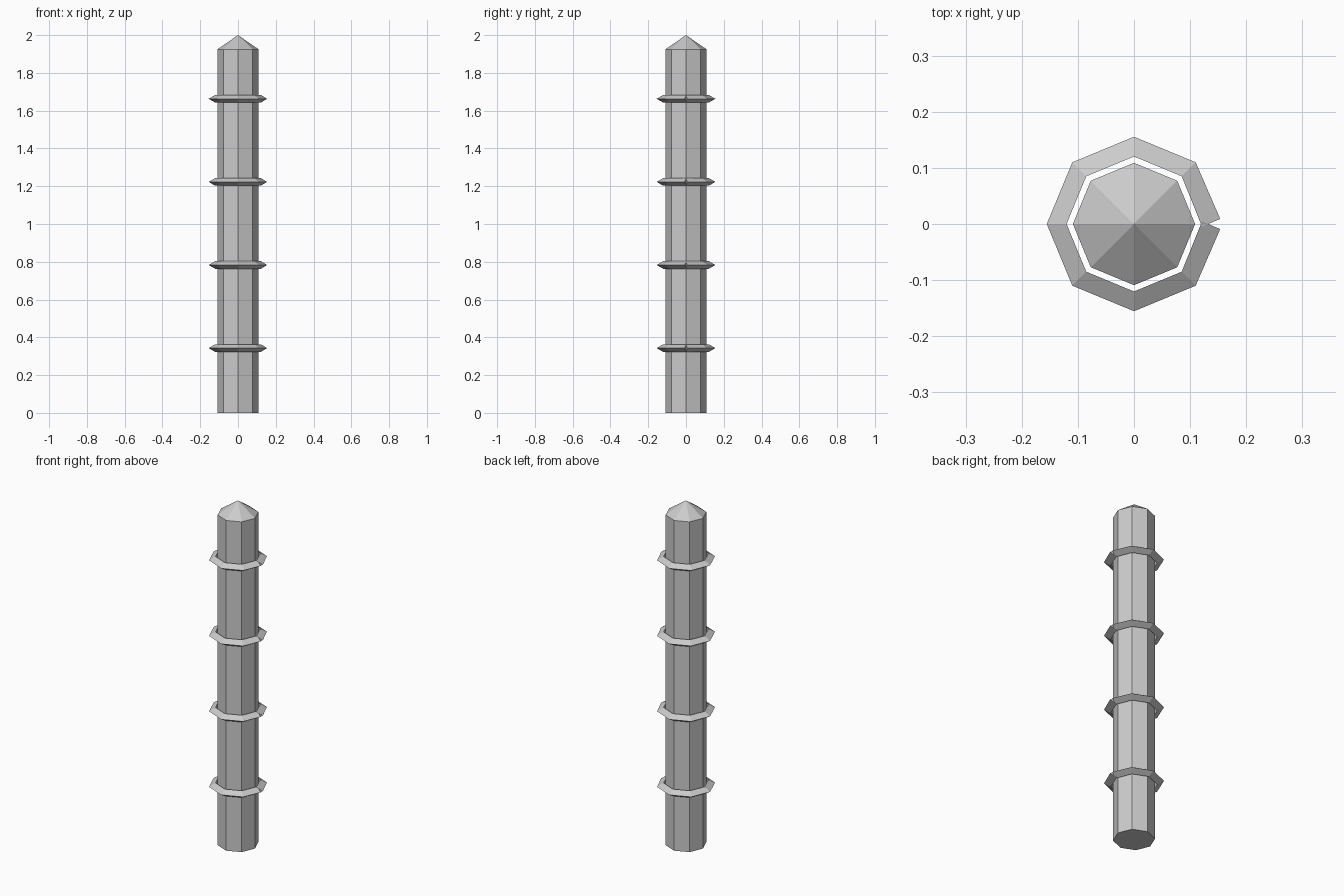
import bpy, bmesh
from math import pi, cos, sin, radians
from mathutils import Vector

if "Cube" in bpy.data.objects:
    bpy.data.objects.remove(bpy.data.objects["Cube"])

SIDES = 8
POST_R, EAVE, TOP = 0.109, 1.925, 2.0
RING_R, TUBE_R = 0.132, 0.0235


def make_object(name, bm):
    bmesh.ops.recalc_face_normals(bm, faces=bm.faces)
    mesh = bpy.data.meshes.new(name)
    bm.to_mesh(mesh)
    bm.free()
    obj = bpy.data.objects.new(name, mesh)
    bpy.context.collection.objects.link(obj)
    return obj


def ring_at(bm, radius, z):
    return [bm.verts.new((radius * cos(2 * pi * i / SIDES),
                          radius * sin(2 * pi * i / SIDES), z)) for i in range(SIDES)]


# Octagonal post with pointed cap
bm = bmesh.new()
low, high = ring_at(bm, POST_R, 0), ring_at(bm, POST_R, EAVE)
apex = bm.verts.new((0, 0, TOP))
bm.faces.new(low[::-1])
for i in range(SIDES):
    j = (i + 1) % SIDES
    bm.faces.new((low[i], low[j], high[j], high[i]))
    bm.faces.new((high[i], high[j], apex))
make_object("post", bm)


# Triangular band swept round the post; its two square-cut ends leave a notch at +x
def band(name, z):
    bm = bmesh.new()
    loops = []
    for i in range(SIDES + 1):
        a = 2 * pi * i / SIDES
        tilt = radians(22.5) if i == 0 else radians(-22.5) if i == SIDES else 0
        centre = Vector((RING_R * cos(a), RING_R * sin(a), z))
        out = Vector((cos(a + tilt), sin(a + tilt), 0))
        loops.append([bm.verts.new(centre + out * TUBE_R * cos(t)
                                   + Vector((0, 0, TUBE_R * sin(t))))
                      for t in (0, 2 * pi / 3, 4 * pi / 3)])
    for p, q in zip(loops, loops[1:]):
        for k in range(3):
            m = (k + 1) % 3
            bm.faces.new((p[k], q[k], q[m], p[m]))
    bm.faces.new(loops[0])
    bm.faces.new(loops[-1][::-1])
    make_object(name, bm)


for n in range(4):
    band(f"band_{n + 1}", 0.343 + 0.44 * n)
